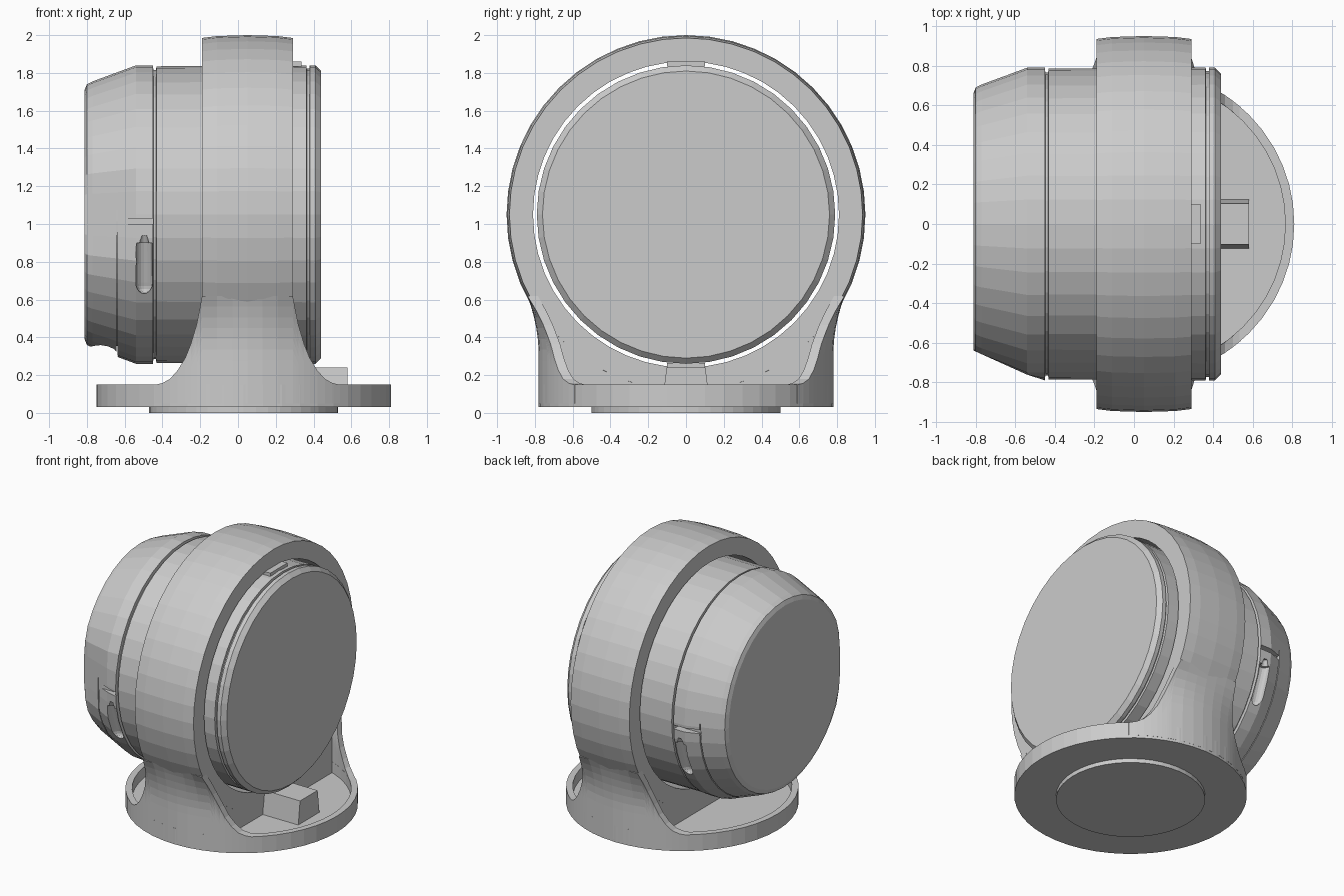
import bpy, bmesh, math

if "Cube" in bpy.data.objects:
    bpy.data.objects.remove(bpy.data.objects["Cube"])

CZ = 1.05          # height of the barrel axis
BX = 0.03          # centre of the round base
RX = 0.05          # middle of the holding ring


def finish(name, bm):
    bmesh.ops.remove_doubles(bm, verts=bm.verts, dist=1e-5)
    bmesh.ops.recalc_face_normals(bm, faces=bm.faces)
    me = bpy.data.meshes.new(name)
    bm.to_mesh(me)
    bm.free()
    ob = bpy.data.objects.new(name, me)
    bpy.context.collection.objects.link(ob)
    return ob


def lathe(name, prof, place, segs, closed=False, start=0.0, sweep=2 * math.pi, tweak=None):
    """Turn (axial, radius) points; place(axial, r, angle) gives the position."""
    bm = bmesh.new()
    full = sweep > 6.28
    count = segs if full else segs + 1
    rows = []
    for i in range(count):
        a = start + sweep * i / segs
        row = []
        for ax, r in prof:
            co = place(ax, r, a)
            row.append(bm.verts.new(tweak(co) if tweak else co))
        rows.append(row)
    n = len(prof)
    for i in range(segs):
        p, q = rows[i], rows[(i + 1) % count]
        for j in range(n if closed else n - 1):
            k = (j + 1) % n
            bm.faces.new((p[j], p[k], q[k], q[j]))
    if not full:
        bm.faces.new(rows[0])
        bm.faces.new(rows[-1])
    bmesh.ops.dissolve_degenerate(bm, dist=1e-5, edges=bm.edges)
    if not closed:      # flat end discs
        bmesh.ops.remove_doubles(bm, verts=bm.verts, dist=1e-5)
        bmesh.ops.holes_fill(bm, edges=[e for e in bm.edges if e.is_boundary], sides=0)
    return finish(name, bm)


def along_x(ax, r, a):
    return (ax, r * math.cos(a), CZ + r * math.sin(a))


def along_z(ax, r, a):
    return (BX + r * math.cos(a), r * math.sin(a), ax)


def box(name, x0, x1, y0, y1, z0, z1, taper=1.0):
    bm = bmesh.new()
    bmesh.ops.create_cube(bm, size=1)
    for v in bm.verts:
        s = taper if v.co.z > 0 else 1
        v.co = ((x0 + x1) / 2 + v.co.x * (x1 - x0),
                (y0 + y1) / 2 + v.co.y * (y1 - y0) * s,
                z1 if v.co.z > 0 else z0)
    return finish(name, bm)


def ellipsoid(name, centre, radii):
    bm = bmesh.new()
    bmesh.ops.create_uvsphere(bm, u_segments=16, v_segments=10, radius=1)
    for v in bm.verts:
        v.co = [c + k * r for c, k, r in zip(centre, v.co, radii)]
    return finish(name, bm)


def cut(target, cutters):
    for c in cutters:
        c.hide_render = True
        m = target.modifiers.new("cut", 'BOOLEAN')
        m.operation = 'DIFFERENCE'
        m.solver = 'EXACT'
        m.object = c
        bpy.context.view_layer.objects.active = target
        bpy.ops.object.modifier_apply(modifier=m.name)
        bpy.data.objects.remove(c)


# Round base: foot disc, plate and raised rim
lathe("base_dish", [(0, .5), (.03, .5), (.03, .78), (.15, .78), (.15, .735), (.07, .735)],
      along_z, 48)

# Holding ring, slightly crowned
lathe("holding_ring", [(-.19, .81), (-.19, .935), (-.11, .945), (RX, .95), (.21, .945),
                       (.29, .935), (.29, .81)], along_x, 48, closed=True)

# Barrel body with grooves; its rear rim is flattened on the front side
barrel = lathe("barrel", [(.44, .76), (.41, .79), (.38, .79), (.378, .772), (.364, .772),
                          (.362, .79), (-.432, .785), (-.434, .765), (-.448, .765),
                          (-.45, .79), (-.54, .79), (-.77, .705), (-.8, .69), (-.812, .66)],
               along_x, 40,
               tweak=lambda c: (c[0], max(c[1], -(.64 + (c[0] + .81) * .45)), c[2]))

# Barrel details: side notches, finger slots, lower seam and bottom opening
cutters = [lathe("seam_cutter", [(-.644, .715), (-.644, .82), (-.637, .82), (-.637, .715)],
                 along_x, 40, closed=True, start=math.pi - .03, sweep=math.pi + .06),
           ellipsoid("opening_cutter", (-.695, 0, .335), (.09, .25, .05))]
for s in (-1, 1):
    cutters.append(box("notch_cutter", -.645, -.45, min(s * .735, s * .9), max(s * .735, s * .9),
                       1.0, 1.03))
    bm = bmesh.new()
    bmesh.ops.create_uvsphere(bm, u_segments=16, v_segments=10, radius=.045)
    for v in bm.verts:
        up = v.co.z > 0
        # capsule leaning inwards to follow the curved barrel
        z = .94 if v.co.z > .04 else (.90 if up else .69 + v.co.z * 1.3)
        v.co = (-.497 + v.co.x, s * (math.sqrt(max(.785 ** 2 - (z - CZ) ** 2, 0))) + v.co.y, z)
    cutters.append(finish("slot_cutter", bm))
cut(barrel, cutters)

# Small stops in the gap between ring and barrel
for s in (-1, 1):
    box("stop_" + ("top" if s > 0 else "bottom"), .26, .335, -.1, .1,
        CZ + s * .797 - .012, CZ + s * .797 + .012)


# Flared side walls rising from the rim into the ring
FLARE = [(.24, .62), (.255, .54), (.27, .465), (.3, .365), (.33, .29), (.37, .225),
         (.41, .18), (.45, .158), (.49, .148)]


def blend(z):
    return max(0, (z - .3) / .32) ** 2


ROWS = 10
cols = [(RX - d, h) for d, h in reversed(FLARE)]
cols += [(RX + d, .62) for d in (-.16, -.08, 0, .08, .16)]
cols += [(RX + d, h) for d, h in FLARE]
for s, side in ((-1, "front"), (1, "back")):
    bm = bmesh.new()
    prev = None
    for x, h in cols:
        yo = math.sqrt(.78 ** 2 - (x - BX) ** 2)
        yi = math.sqrt(.735 ** 2 - (x - BX) ** 2)
        zs = [.05 + (h - .05) * i / ROWS for i in range(ROWS + 1)]
        pts = [(yo + (.84 - yo) * blend(z), z) for z in zs]
        pts += [(yi + (.785 - yi) * blend(z), z) for z in reversed(zs)]
        loop = [bm.verts.new((x, s * y, z)) for y, z in pts]
        if prev:
            for j in range(len(loop)):
                k = (j + 1) % len(loop)
                bm.faces.new((prev[j], prev[k], loop[k], loop[j]))
        else:
            bm.faces.new(loop)
        prev = loop
    bm.faces.new(prev)
    finish("flared_wall_" + side, bm)

# Web under the ring, filling between the walls and the barrel
half = [(.71, .06), (.71, .3), (.735, .46), (.8, .62)]
a_top = math.asin((.62 - CZ) / .81)
bore = [a_top + (-math.pi - 2 * a_top) * i / 24 for i in range(25)]
outline = half + [(.81 * math.cos(a), CZ + .81 * math.sin(a)) for a in bore]
outline += [(-y, z) for y, z in reversed(half)]
bm = bmesh.new()
face = bm.faces.new([bm.verts.new((-.189, y, z)) for y, z in outline])
ext = bmesh.ops.extrude_face_region(bm, geom=[face], use_keep_orig=True)
for g in ext["geom"]:
    if isinstance(g, bmesh.types.BMVert):
        g.co.x = .289
finish("ring_web", bm)

# Tapered latch block on the base floor
box("latch_block", .27, .58, -.125, .125, .06, .24, taper=.82)
